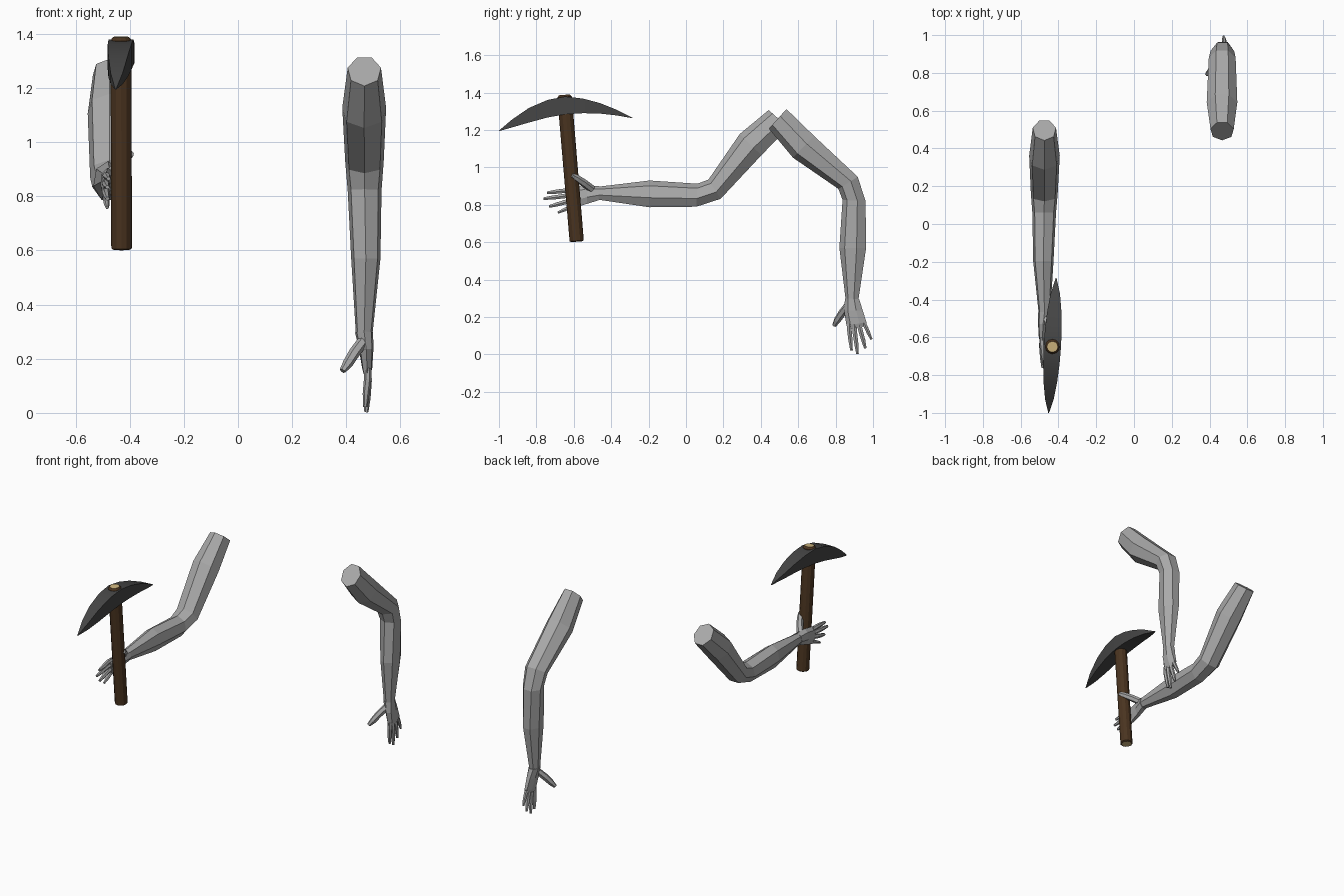
import bpy, bmesh, math
from mathutils import Vector

if "Cube" in bpy.data.objects:
    bpy.data.objects.remove(bpy.data.objects["Cube"])


def material(name, rgb):
    m = bpy.data.materials.new(name)
    m.diffuse_color = (*rgb, 1)
    m.use_nodes = True
    m.node_tree.nodes["Principled BSDF"].inputs["Base Color"].default_value = m.diffuse_color
    return m


GREY = material("arm grey", (0.40, 0.40, 0.40))
IRON = material("dark iron", (0.06, 0.06, 0.06))
WOOD = material("dark wood", (0.068, 0.034, 0.014))
CUT = material("cut wood", (0.62, 0.46, 0.21))


def loft(name, rings, mats, cap_mat=0, pose=None, smooth=False):
    """Skin a list of equal-length point rings and close both ends."""
    bm = bmesh.new()
    rows = [[bm.verts.new(pose(p) if pose else p) for p in r] for r in rings]
    n = len(rows[0])
    for a, b in zip(rows, rows[1:]):
        for i in range(n):
            j = (i + 1) % n
            bm.faces.new((a[i], a[j], b[j], b[i]))
    for r in (rows[0], rows[-1]):
        bm.faces.new(r).material_index = cap_mat
    bmesh.ops.recalc_face_normals(bm, faces=bm.faces)
    me = bpy.data.meshes.new(name)
    bm.to_mesh(me)
    bm.free()
    ob = bpy.data.objects.new(name, me)
    bpy.context.collection.objects.link(ob)
    for m in mats:
        me.materials.append(m)
    if smooth:
        bpy.ops.object.select_all(action='DESELECT')
        ob.select_set(True)
        bpy.context.view_layer.objects.active = ob
        bpy.ops.object.shade_smooth_by_angle(angle=math.radians(30))
    return ob


def tube(path, radii, sides):
    """Rings of a round tube along a path."""
    pts = [Vector(p) for p in path]
    rings = []
    for i, (p, r) in enumerate(zip(pts, radii)):
        d = (pts[min(i + 1, len(pts) - 1)] - pts[max(i - 1, 0)]).normalized()
        u = d.cross(Vector((0, 1, 0))).normalized()
        v = d.cross(u)
        rings.append([p + r * (math.cos(a) * u + math.sin(a) * v)
                      for a in (2 * math.pi * k / sides for k in range(sides))])
    return rings


# Arm sections: inner (y, z), outer (y, z), x min, x max
ARM = [
    ((0.443, 1.207), (0.537, 1.312), 0.405, 0.528),  # shoulder
    ((0.572, 1.052), (0.685, 1.168), 0.385, 0.547),  # upper arm
    ((0.815, 0.885), (0.918, 0.950), 0.396, 0.538),  # elbow
    ((0.837, 0.826), (0.960, 0.820), 0.405, 0.530),
    ((0.820, 0.570), (0.963, 0.570), 0.418, 0.526),  # forearm
    ((0.853, 0.297), (0.922, 0.293), 0.435, 0.497),  # wrist
]
PALM = [
    ((0.850, 0.300), (0.926, 0.296), 0.432, 0.499),
    ((0.845, 0.235), (0.945, 0.235), 0.447, 0.500),
    ((0.858, 0.155), (0.965, 0.172), 0.458, 0.496),
    ((0.867, 0.135), (0.955, 0.150), 0.464, 0.490),
]


def seven_sided(sections):
    """Seven-sided rings with a corner on the inside of the bend."""
    rings = []
    for (y0, z0), (y1, z1), xa, xb in sections:
        ring = []
        for k in range(7):
            a = 2 * math.pi * k / 7
            t = (1 - math.cos(a)) / 1.901
            x = (xa + xb) / 2 + (xb - xa) / 2 * math.sin(a) / 0.975
            ring.append((x, y0 + t * (y1 - y0), z0 + t * (z1 - z0)))
        rings.append(ring)
    return rings


# Fingers: path points and base radius
DIGITS = {
    "thumb": ([(0.460, 0.866, 0.262), (0.430, 0.835, 0.222),
               (0.405, 0.808, 0.182), (0.386, 0.792, 0.155)], 0.021),
    "index_finger": ([(0.479, 0.874, 0.165), (0.479, 0.874, 0.125),
                      (0.473, 0.880, 0.070), (0.470, 0.885, 0.022)], 0.014),
    "middle_finger": ([(0.479, 0.899, 0.165), (0.480, 0.903, 0.115),
                       (0.477, 0.911, 0.055), (0.474, 0.917, 0.003)], 0.014),
    "ring_finger": ([(0.478, 0.923, 0.170), (0.480, 0.934, 0.125),
                     (0.477, 0.948, 0.075), (0.474, 0.959, 0.033)], 0.014),
    "little_finger": ([(0.477, 0.944, 0.185), (0.479, 0.960, 0.150),
                       (0.477, 0.977, 0.113), (0.475, 0.992, 0.080)], 0.012),
}


# Left arm: mirrored, and swung forward a quarter turn about the shoulder
def swing(p):
    return (-p[0] - 0.008, 0.495 + p[2] - 1.26, 1.26 - (p[1] - 0.49))


for side, pose in (("right", None), ("left", swing)):
    loft(side + "_arm", seven_sided(ARM), [GREY], pose=pose)
    loft(side + "_palm", seven_sided(PALM), [GREY], pose=pose)
    for digit, (path, r) in DIGITS.items():
        rings = tube(path, [r, r, r * 0.9, r * 0.55], 6)
        loft(side + "_" + digit, rings, [GREY], pose=pose)

# Pick handle with pale cut ends
bottom, top = Vector((-0.430, -0.584, 0.603)), Vector((-0.432, -0.650, 1.388))
handle = [bottom, bottom.lerp(top, 0.006), bottom.lerp(top, 0.985), top]
loft("pick_handle", tube(handle, [0.031, 0.038, 0.039, 0.029], 12),
     [WOOD, CUT], cap_mat=1)

# Curved pick head: y, bottom z, top z
HEAD = [
    (-1.000, 1.194, 1.197), (-0.930, 1.214, 1.256), (-0.840, 1.240, 1.318),
    (-0.740, 1.267, 1.361), (-0.645, 1.284, 1.379), (-0.550, 1.290, 1.368),
    (-0.460, 1.288, 1.344), (-0.370, 1.278, 1.308), (-0.286, 1.263, 1.266),
]
rings = []
for y, zb, zt in HEAD:
    t = (y + 0.643) / 0.358
    w = max(0.002, 0.046 * max(0, 1 - t * t) ** 0.7)
    x = -0.432 + 0.020 * t
    rings.append([(x - w, y, zb), (x + w, y, zb), (x + w, y, zt), (x - w, y, zt)])
loft("pick_head", rings, [IRON], smooth=True)
